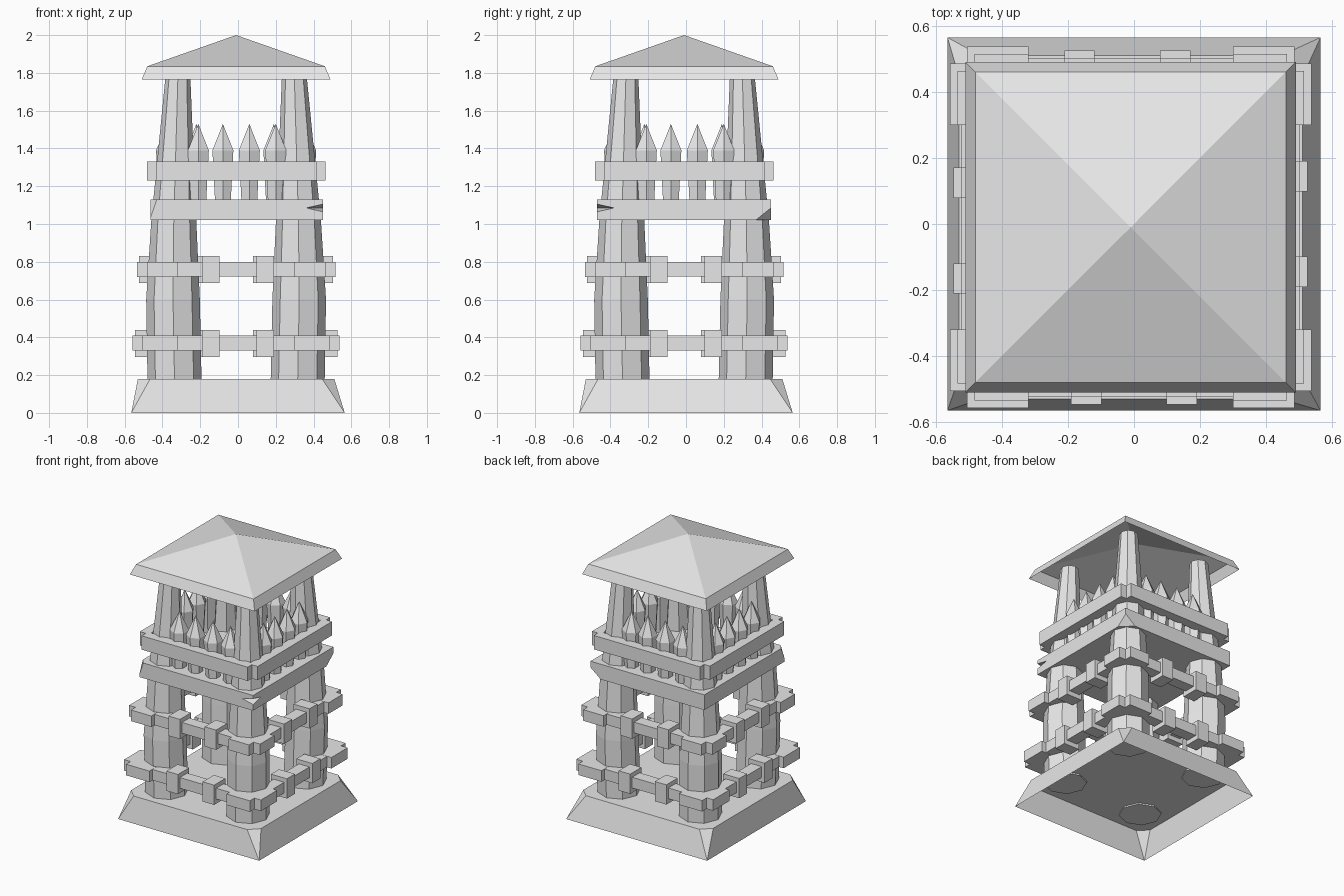
import bpy, bmesh, math
from mathutils import Vector, Matrix

cube = bpy.data.objects.get("Cube")
if cube:
    bpy.data.objects.remove(cube, do_unlink=True)

CENTRE = Vector((-0.01, -0.01, 0))

grey = bpy.data.materials.new("plain_grey")
grey.use_nodes = True
grey.diffuse_color = (0.8, 0.8, 0.8, 1)
grey.node_tree.nodes["Principled BSDF"].inputs["Base Color"].default_value = (0.8, 0.8, 0.8, 1)


def finish(name, bm, spin=0, shift=CENTRE):
    """Turn a bmesh into a flat-shaded object, spun by quarter turns."""
    bmesh.ops.recalc_face_normals(bm, faces=bm.faces)
    bm.transform(Matrix.Translation(shift) @ Matrix.Rotation(spin * math.pi / 2, 4, 'Z'))
    mesh = bpy.data.meshes.new(name)
    bm.to_mesh(mesh)
    bm.free()
    mesh.materials.append(grey)
    obj = bpy.data.objects.new(name, mesh)
    bpy.context.collection.objects.link(obj)
    return obj


def add_box(bm, x0, x1, y0, y1, z0, z1):
    verts = bmesh.ops.create_cube(bm, size=1)["verts"]
    for v in verts:
        v.co = (x0 if v.co.x < 0 else x1, y0 if v.co.y < 0 else y1, z0 if v.co.z < 0 else z1)


def loft(bm, sides, rings, turn=0, bottom=True):
    """Stack rings of (centre x, centre y, z, radius); zero radius is a tip."""
    prev = None
    for cx, cy, z, r in rings:
        if r == 0:
            tip = bm.verts.new((cx, cy, z))
            for i in range(sides):
                bm.faces.new((prev[i], prev[(i + 1) % sides], tip))
            return
        ring = []
        for i in range(sides):
            a = turn + math.tau * i / sides
            ring.append(bm.verts.new((cx + r * math.cos(a), cy + r * math.sin(a), z)))
        if prev:
            for i in range(sides):
                j = (i + 1) % sides
                bm.faces.new((prev[i], prev[j], ring[j], ring[i]))
        elif bottom:
            bm.faces.new(ring[::-1])
        prev = ring
    bm.faces.new(prev)


# Plinth: square foot, clipped-corner top, open underneath
bm = bmesh.new()
for sx in (-1, 1):
    for sy in (-1, 1):
        bm.verts.new((sx * 0.565, sy * 0.565, 0))
        for a, b in ((0.52, 0.455), (0.455, 0.52)):
            bm.verts.new(Vector((sx * a, sy * b, 0.18)) + CENTRE)
bmesh.ops.convex_hull(bm, input=bm.verts)
bmesh.ops.dissolve_limit(bm, angle_limit=0.02, verts=bm.verts, edges=bm.edges)
bm.normal_update()
under = [f for f in bm.faces if f.normal.z < -0.9]
bmesh.ops.delete(bm, geom=under, context='FACES_ONLY')
finish("plinth", bm, shift=Vector())

# Roof: flared eave and pyramid, open underneath
bm = bmesh.new()
k = math.sqrt(2)
loft(bm, 4, [(0, 0, 1.765, 0.5 * k), (0, 0, 1.835, 0.47 * k), (0, 0, 2.0, 0)],
     turn=math.pi / 4, bottom=False)
finish("roof", bm)

# Floor slab with chipped corners
bm = bmesh.new()
add_box(bm, -0.452, 0.46, -0.46, 0.46, 1.02, 1.13)
chips = [((-0.43, -0.46, 1.1), (-1, -0.8, 0.35)), ((0.46, 0.46, 1.085), (0.8, 0.8, -1))]
for point, normal in chips:
    cut = bmesh.ops.bisect_plane(bm, geom=bm.verts[:] + bm.edges[:] + bm.faces[:],
                                 plane_co=point, plane_no=normal, clear_outer=True)
    rim = [e for e in cut["geom_cut"] if isinstance(e, bmesh.types.BMEdge)]
    bmesh.ops.holes_fill(bm, edges=rim)
floor = finish("floor_slab", bm)

# Split in the front left corner of the floor slab
bm = bmesh.new()
for i in range(3):
    for s in (-1, 1):
        co = Vector((0.46, -0.46, 1.085))
        co[i] += s * (0.09, 0.09, 0.02)[i]
        bm.verts.new(co)
bmesh.ops.convex_hull(bm, input=bm.verts)
cutter = finish("split_cutter", bm)
cutter.hide_render = True
cutter.hide_viewport = True
split = floor.modifiers.new("split", 'BOOLEAN')
split.operation = 'DIFFERENCE'
split.solver = 'EXACT'
split.object = cutter

LEG = [(0.17, 0.326, 0.143), (0.6, 0.334, 0.142), (1.02, 0.33, 0.119), (1.82, 0.307, 0.063)]
SIDES = ("front", "left", "back", "right")
CORNERS = ("front_right", "front_left", "back_left", "back_right")
# Lower rail levels: bottom z, top z, reach of the corner clamps
LEVELS = {"low": (0.33, 0.41, 0.548), "mid": (0.72, 0.80, 0.525)}

for n in range(4):
    # Tapered eight-sided post
    bm = bmesh.new()
    loft(bm, 8, [(-c, -c, z, r) for z, c, r in LEG])
    finish(CORNERS[n] + "_post", bm, n)

    for level, (z0, z1, reach) in LEVELS.items():
        # Crossed clamp around the post
        bm = bmesh.new()
        end = reach - 0.052
        add_box(bm, -end, -0.31, -reach, -0.31, z0, z1)
        add_box(bm, -reach, -0.31, -end, -0.31, z0, z1)
        finish(f"{CORNERS[n]}_{level}_clamp", bm, n)

        # Recessed beam between the clamps
        bm = bmesh.new()
        add_box(bm, -0.32, 0.32, 0.035 - reach, 0.12 - reach, z0 + 0.001, z1 - 0.001)
        finish(f"{SIDES[n]}_{level}_beam", bm, n)

        # Two brackets on the beam
        bm = bmesh.new()
        for x in (-0.135, 0.155):
            add_box(bm, x - 0.046, x + 0.046, 0.012 - reach, 0.14 - reach, z0 - 0.033, z1 + 0.03)
        finish(f"{SIDES[n]}_{level}_brackets", bm, n)

    # Parapet rail
    bm = bmesh.new()
    add_box(bm, -0.425, 0.425, -0.472, -0.4, 1.23, 1.33)
    finish(SIDES[n] + "_parapet_rail", bm, n)

    # Row of pointed stakes behind the rail
    bm = bmesh.new()
    for x in (-0.2, -0.07, 0.07, 0.21):
        loft(bm, 6, [(x, -0.36, 1.12, 0.048), (x, -0.36, 1.39, 0.064), (x, -0.36, 1.53, 0)],
             turn=math.pi / 6)
    finish(SIDES[n] + "_stakes", bm, n)
